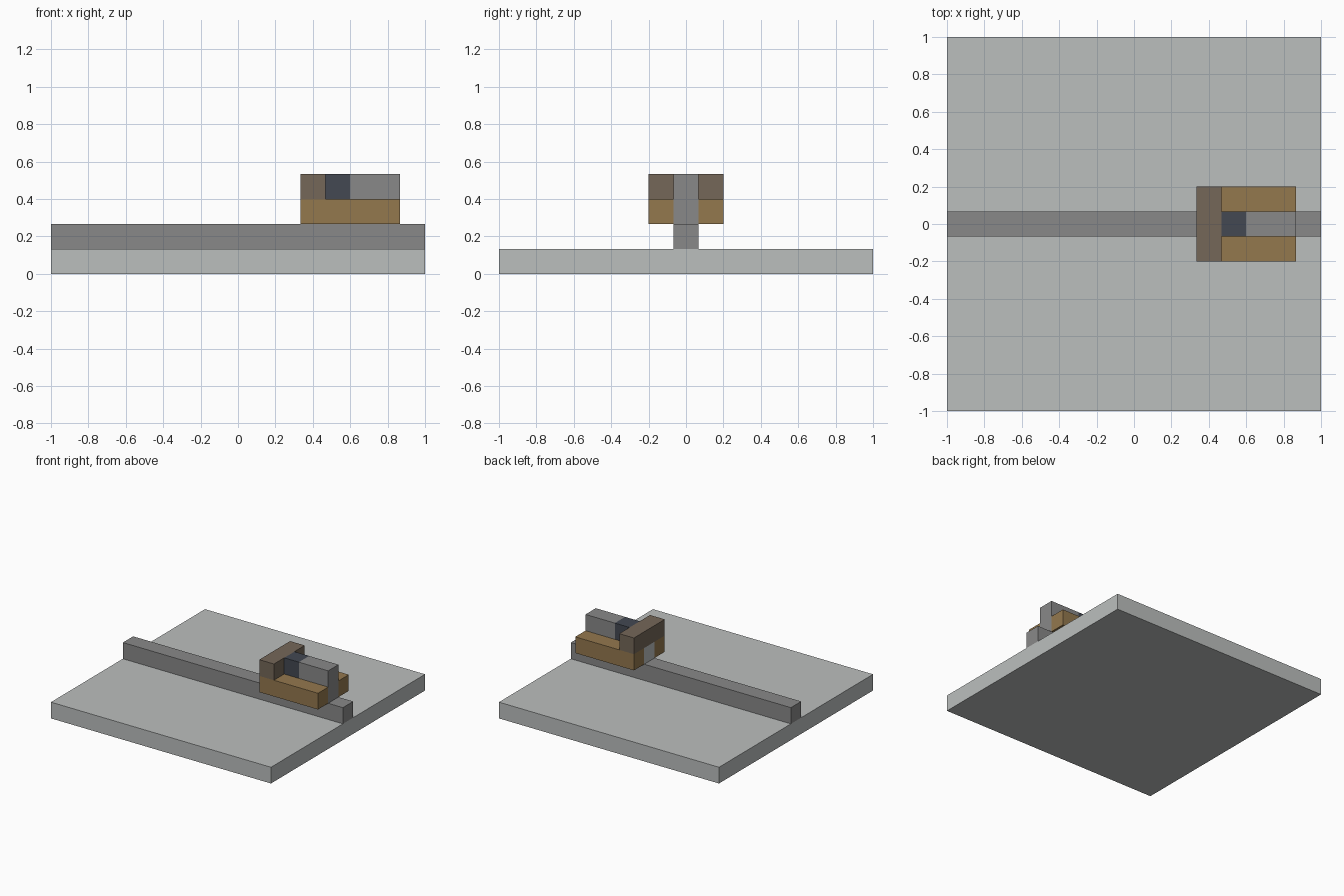
import bpy

U = 2 / 15  # one block

if "Cube" in bpy.data.objects:
    bpy.data.objects.remove(bpy.data.objects["Cube"], do_unlink=True)


def material(name, r, g, b):
    m = bpy.data.materials.new(name)
    m.use_nodes = True
    m.diffuse_color = (r, g, b, 1)
    m.node_tree.nodes["Principled BSDF"].inputs["Base Color"].default_value = (r, g, b, 1)
    return m


pale = material("pale_stone", 0.50, 0.52, 0.515)
grey = material("mid_grey", 0.25, 0.25, 0.25)
brown = material("warm_brown", 0.295, 0.188, 0.076)
umber = material("dull_umber", 0.178, 0.136, 0.098)
slate = material("dark_slate", 0.056, 0.065, 0.084)


def block(name, mat, x, y, z):
    """Box spanning (low, high) block counts on each axis."""
    spans = (x, y, z)
    bpy.ops.mesh.primitive_cube_add(size=1, location=[(a + b) / 2 * U for a, b in spans])
    o = bpy.context.object
    o.name = name
    o.scale = [(b - a) * U for a, b in spans]
    bpy.ops.object.transform_apply(location=False, rotation=False, scale=True)
    o.data.materials.append(mat)
    return o


MID = (-0.5, 0.5)

# Ground slab and the single rail
block("base_slab", pale, (-7.5, 7.5), (-7.5, 7.5), (0, 1))
block("rail", grey, (-7.5, 7.5), MID, (1, 2))

# Side boards of the vehicle
block("front_side_board", brown, (2.5, 6.5), (-1.5, -0.5), (2, 3))
block("back_side_board", brown, (2.5, 6.5), (0.5, 1.5), (2, 3))

# Core between the boards
block("rear_plug", pale, (2.5, 3.5), MID, (2, 3))
block("lower_core", grey, (3.5, 6.5), MID, (2, 3))

# Upper body
block("cross_beam", umber, (2.5, 3.5), (-1.5, 1.5), (3, 4))
block("dark_block", slate, (3.5, 4.5), MID, (3, 4))
block("upper_core", grey, (4.5, 6.5), MID, (3, 4))
